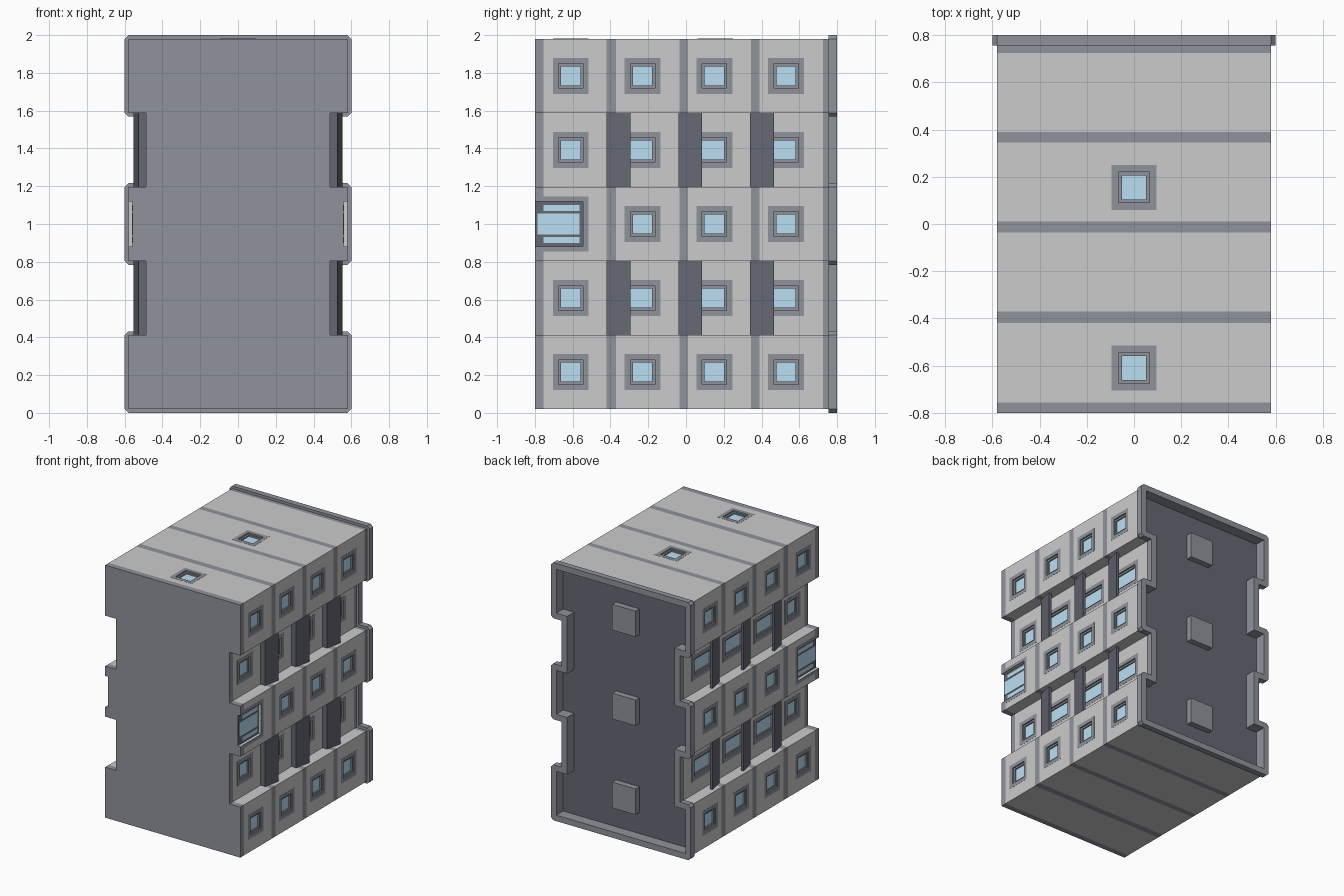
import bpy, bmesh
from mathutils import Vector as V

if "Cube" in bpy.data.objects:
    bpy.data.objects.remove(bpy.data.objects["Cube"])


def mat(name, r, g, b):
    m = bpy.data.materials.new(name)
    m.diffuse_color = (r, g, b, 1)
    m.use_nodes = True
    m.node_tree.nodes["Principled BSDF"].inputs["Base Color"].default_value = m.diffuse_color
    return m


LIGHT = mat("light_panel", 0.70, 0.70, 0.70)
TRIM = mat("trim_grey", 0.275, 0.29, 0.325)
DARK = mat("dark_frame", 0.13, 0.14, 0.165)
FIN = mat("fin_grey", 0.13, 0.135, 0.17)
BACK = mat("back_panel", 0.13, 0.135, 0.17)
GLASS = mat("glass", 0.50, 0.74, 0.90)


def finish(bm, name, mats, recalc=True):
    if recalc:
        bmesh.ops.recalc_face_normals(bm, faces=bm.faces)
    me = bpy.data.meshes.new(name)
    bm.to_mesh(me)
    bm.free()
    for m in mats:
        me.materials.append(m)
    ob = bpy.data.objects.new(name, me)
    bpy.context.collection.objects.link(ob)
    return ob


def add_box(bm, lo, hi):
    vs = bmesh.ops.create_cube(bm, size=1)["verts"]
    for v in vs:
        v.co = V([(lo[i] + hi[i]) / 2 + v.co[i] * (hi[i] - lo[i]) for i in range(3)])


def box(name, lo, hi, m):
    bm = bmesh.new()
    add_box(bm, lo, hi)
    return finish(bm, name, [m])


def side_box(name, s, x0, x1, y0, y1, z0, z1, m):
    xs = sorted((s * x0, s * x1))
    return box(name, (xs[0], y0, z0), (xs[1], y1, z1), m)


def loft(bm, loops, mats):
    """Bridge consecutive closed loops of points, one material per span."""
    rings = [[bm.verts.new(p) for p in lp] for lp in loops]
    n = len(rings[0])
    for a, b, mi in zip(rings, rings[1:], mats):
        for i in range(n):
            j = (i + 1) % n
            bm.faces.new((a[i], a[j], b[j], b[i])).material_index = mi
    return rings


W, R = 0.58, 0.487                                   # wide and recessed half widths
Z = [0.02 + 0.392 * i for i in range(6)]             # storey levels
ROWS = [(Z[i] + Z[i + 1]) / 2 for i in range(5)]
COLS = [-0.61 + 0.38 * i for i in range(4)]


def mirrored(half):
    return half + [(-x, z) for x, z in reversed(half)]


def section(y, inset=0.0):
    half = []
    for i in range(5):
        x, e = (R, -inset) if i % 2 else (W, inset)
        half += [(x - inset, Z[i] + e), (x - inset, Z[i + 1] - e)]
    return [(x, y, z) for x, z in mirrored(half)]


# Body: stepped section lofted along y with alternating seam strips,
# then turned inwards at the rear to form a shallow cavity
ys = [-0.8, -0.755, -0.42, -0.37, -0.035, 0.01, 0.345, 0.39, 0.725, 0.757]
bm = bmesh.new()
loops = [section(y) for y in ys] + [section(0.757, 0.026), section(0.715, 0.026)]
rings = loft(bm, loops, [1 - i % 2 for i in range(len(ys) - 1)] + [1, 1])
bm.faces.new(rings[0]).material_index = 1
bm.faces.new(rings[-1]).material_index = 2
body = finish(bm, "building_body", [LIGHT, TRIM, BACK])

# Windows: stepped frames sunk into pits; the pits are collected in one cutter
cut = bmesh.new()


def window(name, c, u, v, hu, hv=0.095):
    c, u, v = V(c), V(u), V(v)
    n = u.cross(v)
    loops = []
    for inset, d in [(0, -0.01), (0, 0.001), (0.03, 0.001), (0.03, -0.01),
                     (0.044, -0.01), (0.044, -0.02)]:
        loops.append([c + u * a * (hu - inset) + v * b * (hv - inset) + n * d
                      for a, b in ((-1, -1), (1, -1), (1, 1), (-1, 1))])
    bm = bmesh.new()
    rings = loft(bm, loops, [0, 0, 0, 0, 0])
    bm.faces.new(rings[-1]).material_index = 1
    finish(bm, name, [TRIM, GLASS], recalc=False)
    pts = [c + u * a * (hu - 0.028) + v * b * (hv - 0.028) + n * d
           for a in (-1, 1) for b in (-1, 1) for d in (-0.022, 0.02)]
    add_box(cut, [min(p[i] for p in pts) for i in range(3)],
            [max(p[i] for p in pts) for i in range(3)])


for s in (1, -1):
    for r, z in enumerate(ROWS):
        for k, y in enumerate(COLS):
            if r == 2 and k == 0:
                continue                             # place of the bay window
            x, hu = (R if r % 2 else W), 0.095
            if r % 2 and k:                          # wide window behind a fin
                hu, y = 0.1425, y - 0.0475
            window("side_window", (s * x, y, z), (0, s, 0), (0, 0, 1), hu)
for y in (-0.61, 0.155):
    window("roof_window", (0, y, Z[5]), (1, 0, 0), (0, 1, 0), 0.095)

# Bay window at the front of the middle storey on both sides
for s in (1, -1):
    xs = sorted((s * 0.555, s * 0.65))
    add_box(cut, (xs[0], -0.85, 0.88), (xs[1], -0.545, 1.12))
    side_box("bay_panel", s, 0.55, 0.558, -0.799, -0.546, 0.881, 1.119, DARK)
    for y0, z0, z1 in ((-0.785, 0.945, 1.055), (-0.755, 1.07, 1.1), (-0.755, 0.9, 0.93)):
        side_box("bay_glass", s, 0.555, 0.561, y0, -0.565, z0, z1, GLASS)
    for y0, z0, z1 in ((-0.757, 1.12, 1.145), (-0.757, 0.855, 0.88), (-0.545, 0.88, 1.12)):
        side_box("bay_surround", s, 0.575, 0.581, y0, -0.515, z0, z1, TRIM)

cutter = finish(cut, "pit_cutter", [])
cutter.hide_render = True
mod = body.modifiers.new("pits", "BOOLEAN")
mod.operation, mod.solver, mod.object = "DIFFERENCE", "EXACT", cutter
bpy.context.view_layer.objects.active = body
bpy.ops.object.modifier_apply(modifier=mod.name)
bpy.data.objects.remove(cutter)

# Slanted fins standing in the recessed storeys
for s in (1, -1):
    for r in (1, 3):
        for y in (-0.42, -0.04, 0.34):
            sec = [(0.48, y), (0.526, y), (0.554, y + 0.125), (0.53, y + 0.125)]
            bm = bmesh.new()
            rings = loft(bm, [[(s * a, b, z) for a, b in sec] for z in (Z[r], Z[r + 1])], [0])
            bm.faces.new(rings[0])
            bm.faces.new(rings[1])
            finish(bm, "slanted_fin", [FIN])


# Rear rim: chamfered outline following the stepped section
def outline(d, c=0.02):
    a, b, e = 0.6 - d, 0.507 - d, 0.02 - d
    half = []
    for i in (0, 2, 4):
        z0, z1 = Z[i] - e, Z[i + 1] + e
        if i:
            half.append((b, z0))
        half += [(a - c, z0), (a, z0 + c), (a, z1 - c), (a - c, z1)]
        if i < 4:
            half.append((b, z1))
    return mirrored(half)


bm = bmesh.new()
loops = [[(x, y, z) for x, z in outline(d, c)]
         for d, c, y in ((0, 0.02, 0.755), (0, 0.02, 0.8), (0.046, 0, 0.8),
                         (0.046, 0, 0.755), (0, 0.02, 0.755))]
loft(bm, loops, [0, 0, 0, 0])
bmesh.ops.remove_doubles(bm, verts=bm.verts, dist=1e-5)
finish(bm, "rear_rim", [TRIM])

# Square blocks on the rear panel
for z in (0.31, 1.0, 1.69):
    box("rear_block", (-0.1, 0.71, z - 0.1), (0.1, 0.762, z + 0.1), TRIM)
